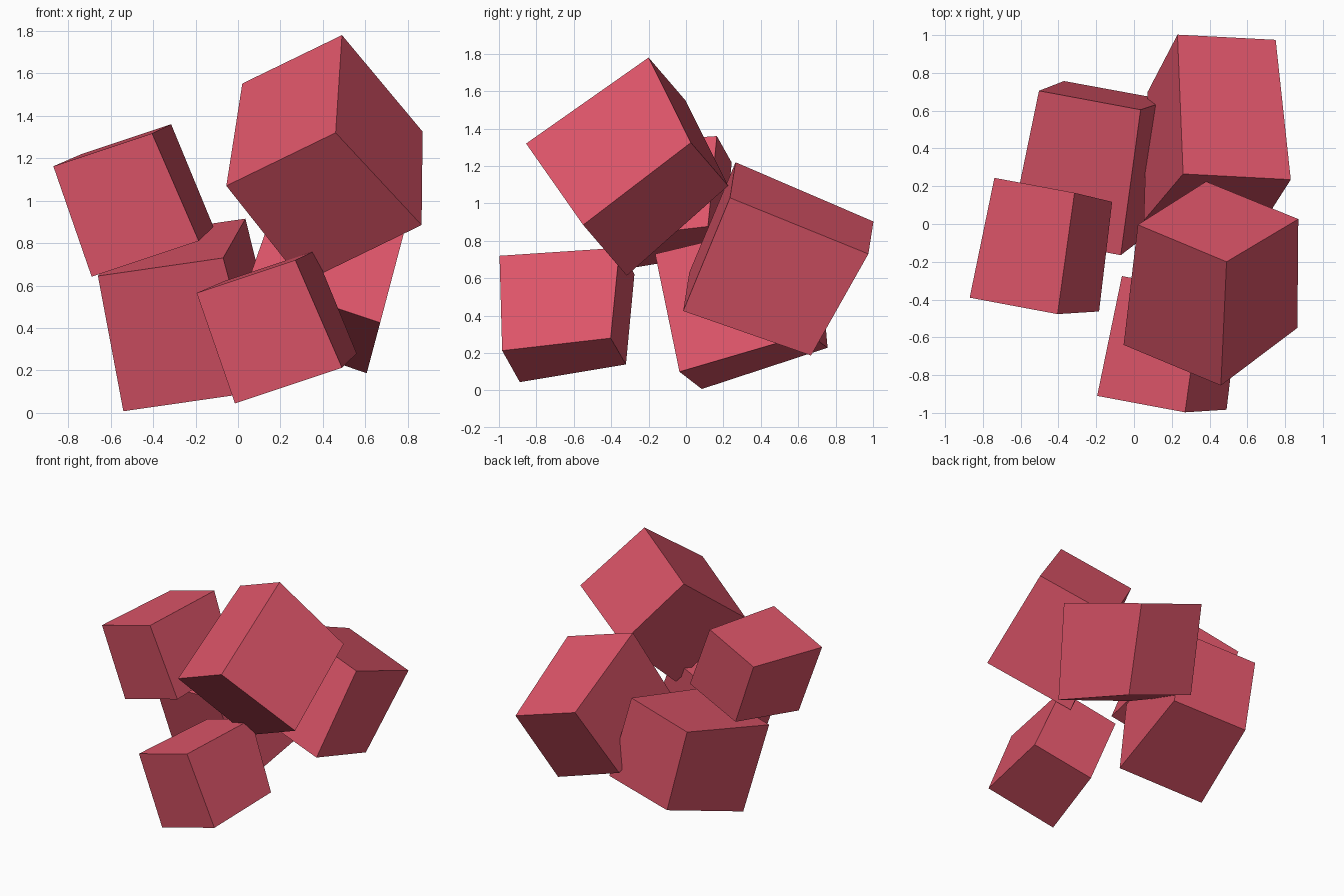
import bpy
import bmesh
from mathutils import Vector

if "Cube" in bpy.data.objects:
    bpy.data.objects.remove(bpy.data.objects["Cube"])

# Shared red material
red = bpy.data.materials.new("red")
red.diffuse_color = (0.72, 0.09, 0.14, 1)
red.use_nodes = True
red.node_tree.nodes["Principled BSDF"].inputs["Base Color"].default_value = red.diffuse_color

# One slightly irregular block: corners as multiples of three edge vectors (a, b, c)
CORNERS = [(0, 0, 0), (0, 1, 0), (0, 1, 1.085), (0, 0, 1),
           (1, 0, 0), (0.905, 0.945, 0), (0.905, 0.935, 0.94), (1, 0, 0.912)]
FACES = [(0, 1, 2, 3), (4, 5, 6, 7), (0, 1, 5, 4),
         (1, 2, 6, 5), (2, 3, 7, 6), (3, 0, 4, 7)]


def block(name, origin, pa, pb, pc):
    """Place the block by one corner and its three neighbouring corners."""
    o = Vector(origin)
    a, b, c = (Vector(p) - o for p in (pa, pb, pc))
    bm = bmesh.new()
    vs = [bm.verts.new(a * i + b * j + c * k) for i, j, k in CORNERS]
    for f in FACES:
        bm.faces.new([vs[i] for i in f])
    bmesh.ops.recalc_face_normals(bm, faces=bm.faces)
    mesh = bpy.data.meshes.new(name)
    bm.to_mesh(mesh)
    bm.free()
    mesh.materials.append(red)
    obj = bpy.data.objects.new(name, mesh)
    obj.location = o
    bpy.context.collection.objects.link(obj)
    return obj


# Three large blocks
block("top_block", (0.46, -0.855, 1.32), (0.49, -0.20, 1.78),
      (0.865, -0.55, 0.885), (-0.055, -0.64, 1.07))
block("back_block", (0.83, 0.235, 1.03), (0.75, 0.975, 0.73),
      (0.67, -0.015, 0.425), (0.26, 0.265, 1.22))
block("base_block", (-0.07, -0.165, 0.73), (0.035, 0.605, 0.915),
      (0.10, -0.035, 0.10), (-0.66, -0.055, 0.645))

# Two small blocks, the second a shifted copy of the first
front = block("front_small_block", (0.27, -0.997, 0.72), (0.36, -0.355, 0.763),
              (0.49, -0.983, 0.213), (-0.195, -0.91, 0.565))
left = front.copy()
left.name = "left_small_block"
left.location += Vector((-0.675, 0.52, 0.597))
bpy.context.collection.objects.link(left)
